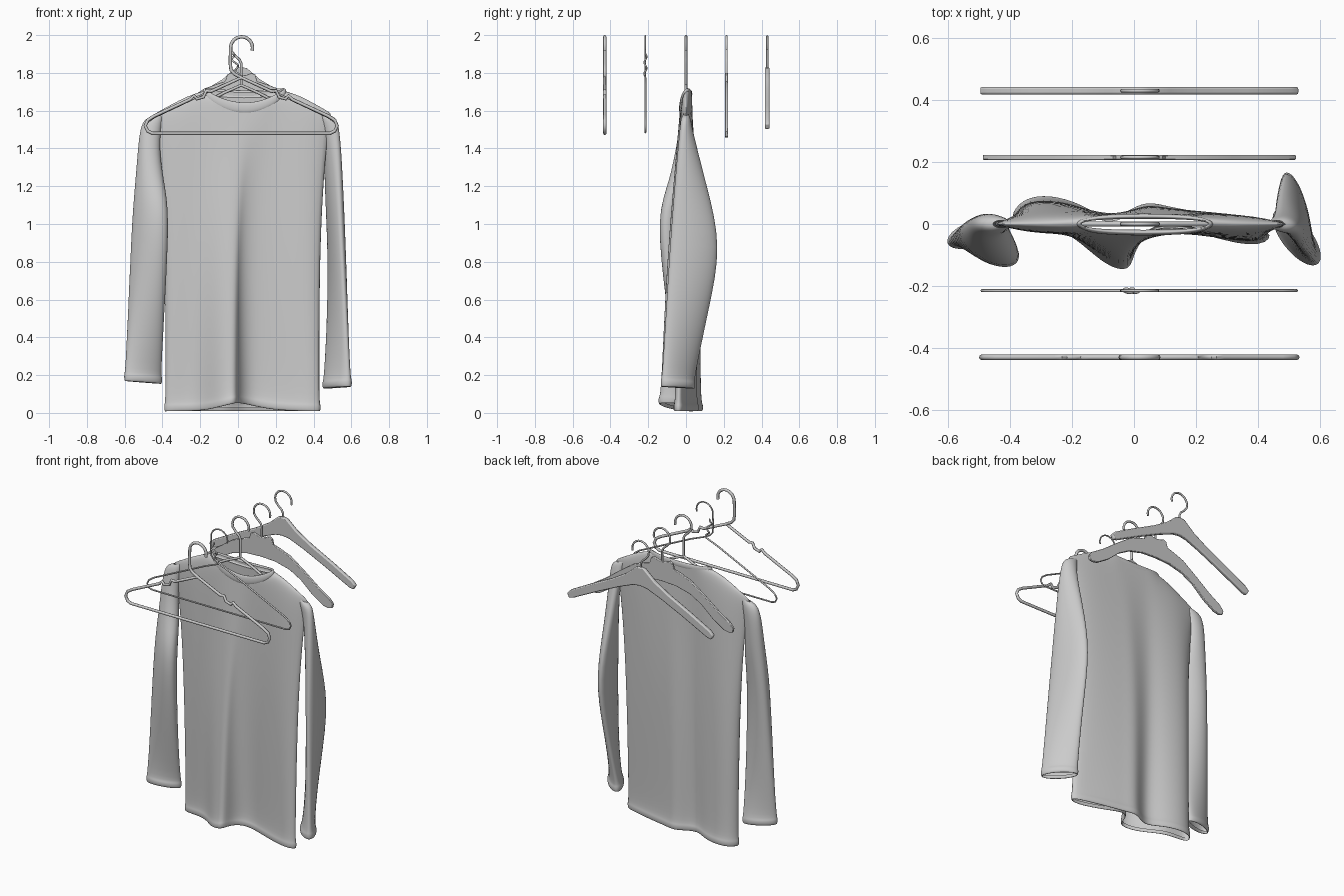
import bpy, bmesh, math
from mathutils import Vector

if "Cube" in bpy.data.objects:
    bpy.data.objects.remove(bpy.data.objects["Cube"])

grey = bpy.data.materials.new("plain grey")
grey.use_nodes = True
COLOUR = (0.6, 0.6, 0.6, 1)
grey.diffuse_color = COLOUR
grey.node_tree.nodes["Principled BSDF"].inputs["Base Color"].default_value = COLOUR
CX = 0.017  # hanger centre line


def finish(name, mesh, angle=40):
    mesh.materials.clear()
    mesh.materials.append(grey)
    mesh.polygons.foreach_set("use_smooth", [True] * len(mesh.polygons))
    mesh.set_sharp_from_angle(angle=math.radians(angle))
    ob = bpy.data.objects.new(name, mesh)
    bpy.context.collection.objects.link(ob)
    return ob


def loft(name, rings):
    """Closed rings joined into an open tube, smoothed by subdivision."""
    bm = bmesh.new()
    rows = [[bm.verts.new(p) for p in ring] for ring in rings]
    n = len(rows[0])
    for a, b in zip(rows, rows[1:]):
        for i in range(n):
            j = (i + 1) % n
            bm.faces.new((a[i], a[j], b[j], b[i]))
    bmesh.ops.remove_doubles(bm, verts=bm.verts, dist=0.0005)
    bmesh.ops.recalc_face_normals(bm, faces=bm.faces)
    mesh = bpy.data.meshes.new(name)
    bm.to_mesh(mesh)
    bm.free()
    ob = finish(name, mesh, 180)
    sub = ob.modifiers.new("smooth", "SUBSURF")
    sub.levels = sub.render_levels = 2


def tube(name, pts, r, cyclic=False):
    """Round rod along a path."""
    cu = bpy.data.curves.new(name, "CURVE")
    cu.dimensions = "3D"
    cu.bevel_depth, cu.bevel_resolution = r, 2
    cu.use_fill_caps = True
    sp = cu.splines.new("POLY")
    sp.points.add(len(pts) - 1)
    for p, co in zip(sp.points, pts):
        p.co = (*co, 1)
    sp.use_cyclic_u = cyclic
    tmp = bpy.data.objects.new(name + "_path", cu)
    bpy.context.collection.objects.link(tmp)
    bpy.context.view_layer.update()
    mesh = bpy.data.meshes.new_from_object(
        tmp.evaluated_get(bpy.context.evaluated_depsgraph_get()))
    bpy.data.objects.remove(tmp)
    finish(name, mesh, 60)


def mirrored(half):
    return [(CX + x, z) for x, z in half] + [(CX - x, z) for x, z in reversed(half) if x > 0]


def plate(name, half, y, thick, bevel):
    """Mirrored outline extruded along y."""
    bm = bmesh.new()
    face = bm.faces.new([bm.verts.new((x, y - thick / 2, z)) for x, z in mirrored(half)])
    ext = bmesh.ops.extrude_face_region(bm, geom=[face])
    bmesh.ops.translate(bm, vec=(0, thick, 0),
                        verts=[v for v in ext["geom"] if isinstance(v, bmesh.types.BMVert)])
    bmesh.ops.recalc_face_normals(bm, faces=bm.faces)
    mesh = bpy.data.meshes.new(name)
    bm.to_mesh(mesh)
    bm.free()
    ob = finish(name, mesh, 35)
    mod = ob.modifiers.new("rounded edges", "BEVEL")
    mod.width, mod.segments, mod.limit_method = bevel, 2, "ANGLE"
    mod.angle_limit = math.radians(60)


def hook(name, y, r, base, straight=False):
    """Arc over the rail, then a stem down to the hanger body."""
    rad = 0.058
    arc = [(CX + 0.002 + rad * math.cos(a), y, 2.0 - r - rad + rad * math.sin(a))
           for a in (math.radians(d) for d in range(-15, 181, 15))]
    if straight:
        stem = [(-0.041, y, 1.85), (-0.037, y, 1.815), (-0.02, y, 1.795), (CX, y, base)]
    else:
        stem = [(-0.036, y, 1.915), (-0.015, y, 1.89), (0.008, y, 1.87),
                (CX, y, 1.85), (CX, y, base)]
    tube(name, arc + stem, r)


# Shirt body: columns of (top x, top z front, top z back, front hem xy, back hem xy)
COLS = [
    (-0.50, 1.56, 1.56, (-0.40, 0.015), (-0.40, 0.015)),
    (-0.35, 1.64, 1.64, (-0.34, 0.005), (-0.36, 0.075)),
    (-0.20, 1.72, 1.72, (-0.24, 0.0), (-0.27, 0.085)),
    (-0.13, 1.65, 1.695, (-0.16, -0.06), (-0.17, 0.055)),
    (-0.06, 1.62, 1.69, (-0.09, -0.125), (-0.09, 0.0)),
    (0.03, 1.61, 1.69, (-0.01, -0.15), (-0.02, 0.03)),
    (0.11, 1.615, 1.69, (0.0, -0.07), (0.04, 0.065)),
    (0.19, 1.64, 1.695, (0.06, 0.0), (0.11, 0.045)),
    (0.27, 1.72, 1.72, (0.18, -0.005), (0.2, 0.03)),
    (0.40, 1.645, 1.645, (0.39, -0.075), (0.37, -0.01)),
    (0.54, 1.57, 1.57, (0.455, -0.035), (0.455, -0.035)),
]
ROWS = [(0.014, -0.006), (0, 0), (0.006, 0.011), (0.025, 0.011), (0.032, 0)]
ROWS += [(t, 0) for t in (0.2, 0.4, 0.6, 0.78, 0.9, 0.96, 0.988, 1)]


def body_point(i, side, t, puff):
    top_x, zf, zb, front, back = COLS[i]
    x, y = front if side < 0 else back
    low = 0.004 + (0.045 * math.exp(-(x / 0.12) ** 2) if side < 0 else 0)
    px = x + (top_x - x) * t ** 4
    py = y * (1 - t)
    if i in (0, len(COLS) - 1):
        px += math.copysign(puff, x)
    else:
        # rounded shoulder seams close; the neck stays open
        seam = 1 if 3 <= i <= 7 else math.sqrt(1 - t ** 24)
        py += side * (puff + 0.031 * min(1, 2 * t) * seam)
    return px, py, low + ((zf if side < 0 else zb) - low) * t


last = len(COLS) - 1
loft("shirt_body", [
    [body_point(i, -1, t, p) for i in range(last + 1)] +
    [body_point(i, 1, t, p) for i in range(last - 1, 0, -1)] for t, p in ROWS])

# Neckband: a band around the opening, (x, y, top z, band height)
NECK = [(-0.195, 0, 1.725, 0.03), (-0.14, -0.022, 1.69, 0.05), (-0.06, -0.026, 1.655, 0.06),
        (0.03, -0.028, 1.64, 0.065), (0.12, -0.026, 1.65, 0.06), (0.21, -0.022, 1.69, 0.05),
        (0.265, 0, 1.725, 0.03), (0.21, 0.022, 1.715, 0.04), (0.03, 0.026, 1.705, 0.04),
        (-0.14, 0.022, 1.715, 0.04)]
loft("neckband", [
    [(x + p * (x - 0.035) / 0.23, y * (1 + p * 40), z - f * h) for x, y, z, h in NECK]
    for f, p in ((0.3, -0.008), (0, -0.004), (0, 0.004), (0.3, 0.009), (0.8, 0.009), (1, 0))])


# Sleeves: flattened tubes given by their two edges and half thickness
def sleeve(name, path):
    a, b, t = path[-1]
    up = Vector((0, 0, 0.05))
    rings = [(Vector(p), Vector(q), h, 1.06) for p, q, h in path[:-1]]
    a, b = Vector(a), Vector(b)
    rings += [(a + up, b + up, t, 1.06), (a + up * 0.85, b + up * 0.85, t + 0.012, 1.12),
              (a + up * 0.15, b + up * 0.15, t + 0.012, 1.12), (a, b, t, 1.04),
              (a + up * 0.4, b + up * 0.4, t - 0.006, 1.0)]
    out = []
    for p, q, h, k in rings:
        mid, half = (p + q) / 2, (q - p) / 2 * k
        across = Vector((-half.y, half.x, 0)).normalized() * h * k
        out.append([mid + half * math.cos(s) + across * math.sin(s)
                    for s in (math.tau * n / 10 for n in range(10))])
    loft(name, out)


sleeve("right_sleeve", [
    ((-0.455, 0, 1.57), (-0.40, 0, 1.58), 0.012),
    ((-0.50, 0, 1.555), (-0.40, 0, 1.545), 0.03),
    ((-0.525, 0, 1.48), (-0.42, -0.01, 1.42), 0.04),
    ((-0.535, 0.005, 1.28), (-0.395, -0.06, 1.22), 0.055),
    ((-0.555, -0.0, 1.03), (-0.368, -0.148, 1.05), 0.06),
    ((-0.58, -0.035, 0.6), (-0.385, -0.075, 0.6), 0.058),
    ((-0.597, -0.06, 0.165), (-0.408, 0.005, 0.15), 0.03)])
sleeve("left_sleeve", [
    ((0.485, 0, 1.575), (0.43, 0, 1.59), 0.012),
    ((0.53, -0.01, 1.56), (0.44, 0.005, 1.55), 0.03),
    ((0.535, -0.035, 1.45), (0.465, 0.05, 1.42), 0.036),
    ((0.54, -0.06, 1.2), (0.475, 0.11, 1.2), 0.04),
    ((0.55, -0.085, 0.9), (0.495, 0.192, 0.88), 0.04),
    ((0.57, -0.105, 0.55), (0.485, 0.12, 0.55), 0.037),
    ((0.59, -0.125, 0.135), (0.46, 0.04, 0.125), 0.034)])

# Notched tube hanger at the front
Y = -0.43
notched = [(0, 1.775), (0.16, 1.702), (0.185, 1.705), (0.2, 1.672), (0.235, 1.662),
           (0.25, 1.68), (0.27, 1.66), (0.46, 1.572), (0.495, 1.55), (0.508, 1.52),
           (0.495, 1.492), (0.47, 1.48)]
tube("tube_hanger", [(x, Y, z) for x, z in mirrored(notched)], 0.009, True)
hook("tube_hanger_hook", Y, 0.009, 1.775, True)

# Wire hanger in front of the shirt, and a smaller one inside it
WIRE = [(0, 1.775), (0.1, 1.735), (0.46, 1.565), (0.495, 1.54), (0.507, 1.515),
        (0.495, 1.492), (0.47, 1.485)]
for label, Y, r, wide, drop in (("wire", -0.215, 0.005, 1, 0), ("inner", 0, 0.008, 0.9, 0.04)):
    tube(label + "_hanger",
         [(x, Y, z) for x, z in mirrored([(x * wide, z - drop) for x, z in WIRE])], r, True)
    hook(label + "_hanger_hook", Y, r * 0.9, 1.775 - drop, label == "wire")

# Twisted wire neck
tube("wire_twist", [(-0.03 + 0.011 * math.cos(a / 2) + a * 0.0015, -0.215 + 0.006 * math.sin(a / 2),
                     1.9 - a * 0.0048) for a in range(25)], 0.005)

# Contoured flat hanger
plate("flat_hanger", [
    (0, 1.785), (0.03, 1.79), (0.055, 1.8), (0.075, 1.79), (0.085, 1.755), (0.12, 1.745),
    (0.2, 1.715), (0.3, 1.645), (0.4, 1.57), (0.48, 1.52), (0.505, 1.49), (0.5, 1.465),
    (0.475, 1.458), (0.44, 1.465), (0.36, 1.515), (0.28, 1.585), (0.2, 1.63), (0.1, 1.655),
    (0, 1.66)], 0.215, 0.016, 0.003)
hook("flat_hanger_hook", 0.215, 0.006, 1.78)

# Thick shaped hanger at the back
plate("shaped_hanger", [
    (0, 1.83), (0.03, 1.825), (0.1, 1.765), (0.2, 1.705), (0.35, 1.63), (0.49, 1.555),
    (0.515, 1.53), (0.5, 1.502), (0.47, 1.51), (0.3, 1.595), (0.15, 1.665), (0.05, 1.705),
    (0, 1.712)], 0.43, 0.024, 0.006)
hook("shaped_hanger_hook", 0.43, 0.006, 1.82)
